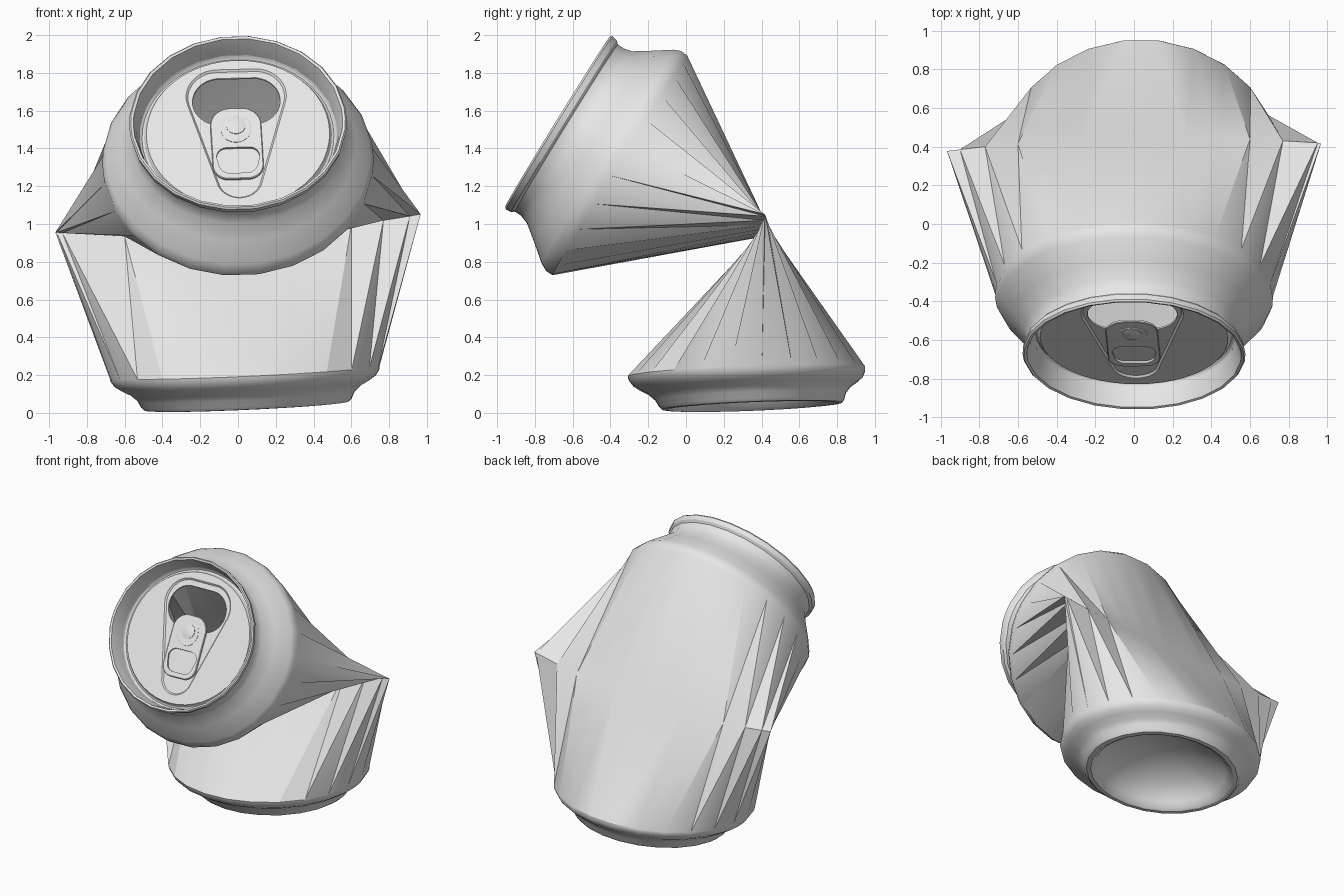
import bpy, math
from mathutils import Vector

cube = bpy.data.objects.get("Cube")
if cube:
    bpy.data.objects.remove(cube, do_unlink=True)

# One bare metal colour
metal = bpy.data.materials.new("aluminium_grey")
metal.use_nodes = True
GREY = (0.8, 0.8, 0.8, 1)
metal.diffuse_color = GREY
metal.node_tree.nodes["Principled BSDF"].inputs["Base Color"].default_value = GREY


class Frame:
    """Skewed local frame: x and y span the can's cross-section, h runs along its axis."""
    def __init__(self, origin, x, y, axis, squash, taper):
        self.o, self.x, self.y, self.a = map(Vector, (origin, x, y, axis))
        self.squash, self.taper = squash, taper

    def at(self, x, y, h):
        return self.o + self.x * x + self.y * y + self.a * h

    def circle(self, h, r, angles):
        ry = r * (self.squash + self.taper * h)
        return [self.at(r * math.cos(t), ry * math.sin(t), h) for t in angles]

    def hull(self, circles, h, grow=0.0):
        """Rounded outline around a few circles (x, y, radius)."""
        ring = []
        for t in ROUND:
            c, s = math.cos(t), math.sin(t)
            x, y, r = max(circles, key=lambda q: q[0] * c + q[1] * s + q[2])
            ring.append(self.at(x + (r + grow) * c, y + (r + grow) * s, h))
        return ring


LOWER = Frame((0.035, 0.32, 0.218), (1, 0, 0.045), (0, 1, 0.04), (-0.06, -0.17, 1), 0.885, 0)
UPPER = Frame((0, -0.35, 1.31), (1, 0, 0.03), (-0.03, 0.524, 0.85), (0, -0.82, 0.575), 0.96, -0.05)

# Angles round the small parts, and round the shell with an extra point at each side tip
ROUND = [math.radians(7.5 * k) for k in range(48)]
HALF = [0] + [7.5 + 15 * k for k in range(12)]
SHELL = [math.radians(d) for d in HALF + [d + 180 for d in HALF]]


def build(name, rings, creased=(), cap_start=False, cap_end=False):
    """Skin a list of equal rings; strips listed in creased get fanned triangles."""
    n = len(rings[0])
    verts = [p for ring in rings for p in ring]
    faces = []
    for j in range(len(rings) - 1):
        for k in range(n):
            a, b = j * n + k, j * n + (k + 1) % n
            d, c = a + n, b + n
            if j not in creased:
                faces.append((a, b, c, d))
            elif (k % 13 < 7) == (j == creased[0]):
                faces += [(a, b, d), (b, c, d)]
            else:
                faces += [(a, b, c), (a, c, d)]
    if cap_start:
        faces.append(tuple(reversed(range(n))))
    if cap_end:
        faces.append(tuple(range(len(verts) - n, len(verts))))
    mesh = bpy.data.meshes.new(name)
    mesh.from_pydata(verts, [], faces)
    mesh.materials.append(metal)
    obj = bpy.data.objects.new(name, mesh)
    bpy.context.collection.objects.link(obj)
    bpy.ops.object.select_all(action='DESELECT')
    obj.select_set(True)
    bpy.context.view_layer.objects.active = obj
    bpy.ops.object.shade_smooth_by_angle(angle=math.radians(30))


# Crushed can shell: deep domed base, pleated fold line, shoulder and rim
base_profile = [(0.045, 0.02), (0.035, 0.13), (0.005, 0.25), (-0.045, 0.36), (-0.09, 0.42),
                (-0.135, 0.46), (-0.17, 0.485), (-0.184, 0.51), (-0.182, 0.54), (-0.165, 0.558),
                (-0.13, 0.575), (-0.10, 0.608), (-0.075, 0.655), (-0.05, 0.692), (-0.02, 0.712),
                (0.0, 0.715)]
top_profile = [(0.0, 0.715), (0.04, 0.718), (0.08, 0.70), (0.18, 0.625), (0.26, 0.567),
               (0.31, 0.553), (0.345, 0.555), (0.36, 0.570), (0.392, 0.576), (0.402, 0.568),
               (0.398, 0.554), (0.345, 0.537), (0.285, 0.525)]

# Fold half-widths from the side tip inward: back left, back right, front right, front left
fold_widths = [(0.967, 0.95, 0.77, 0.60, 0.43, 0.27, 0.09),
               (0.967, 0.90, 0.77, 0.60, 0.43, 0.27, 0.09),
               (0.967, 0.96, 0.93, 0.60, 0.43, 0.27, 0.09),
               (0.967, 0.91, 0.77, 0.60, 0.43, 0.27, 0.09)]
fold = []
for k, t in enumerate(SHELL):
    i = k % 13
    widths = fold_widths[k // 13 * 2 + (i > 6)]
    x = math.copysign(widths[min(i, 13 - i)], math.cos(t))
    fold.append(Vector((x, 0.425 + 0.02 * math.sin(t) + 0.02 * x - 0.03 * x * x,
                        0.94 + 0.05 * x + 0.068 * x * x)))

lower_rings = [LOWER.circle(h, r, SHELL) for h, r in base_profile]
upper_rings = [UPPER.circle(h, r, SHELL) for h, r in top_profile]
m = len(lower_rings)
build("can_shell", lower_rings + [fold] + upper_rings, creased=(m - 1, m), cap_start=True)

# Lid: countersunk groove, panel, recessed teardrop and open mouth
teardrop = [(-0.1, 0.235, 0.165), (0.095, 0.235, 0.165), (0.0, -0.275, 0.12)]
mouth = [(-0.09, 0.21, 0.145), (0.085, 0.21, 0.145), (0.0, 0.16, 0.11)]
lid_profile = [(0.30, 0.530), (0.272, 0.520), (0.262, 0.508), (0.268, 0.497), (0.29, 0.485)]
lid = [UPPER.circle(h, r, ROUND) for h, r in lid_profile]
lid += [UPPER.hull(teardrop, 0.290, 0.003), UPPER.hull(teardrop, 0.280, -0.007),
        UPPER.hull(mouth, 0.280), UPPER.hull(mouth, 0.272, -0.002)]
build("lid", lid)

# Pull tab with a finger hole
tab = [(-0.04, 0.055, 0.105), (0.02, 0.055, 0.105), (-0.055, -0.195, 0.085), (0.045, -0.195, 0.085)]
finger_hole = [(-0.062, -0.14, 0.055), (0.055, -0.14, 0.055),
               (-0.047, -0.185, 0.06), (0.04, -0.185, 0.06)]
build("pull_tab", [UPPER.hull(finger_hole, 0.281), UPPER.hull(tab, 0.281),
                   UPPER.hull(tab, 0.291), UPPER.hull(tab, 0.294, -0.004),
                   UPPER.hull(finger_hole, 0.294), UPPER.hull(finger_hole, 0.281)])

# Tongue and flat rivet that hold the tab
tongue = [(-0.055, 0.06, 0.03), (0.035, 0.06, 0.03), (-0.01, 0.025, 0.08)]
build("tab_tongue", [UPPER.hull(tongue, 0.280), UPPER.hull(tongue, 0.296),
                     UPPER.hull(tongue, 0.298, -0.003)], cap_end=True)
rivet = [(-0.01, 0.045, 0.05)]
build("rivet", [UPPER.hull(rivet, 0.290), UPPER.hull(rivet, 0.301),
                UPPER.hull(rivet, 0.303, -0.004)], cap_end=True)
